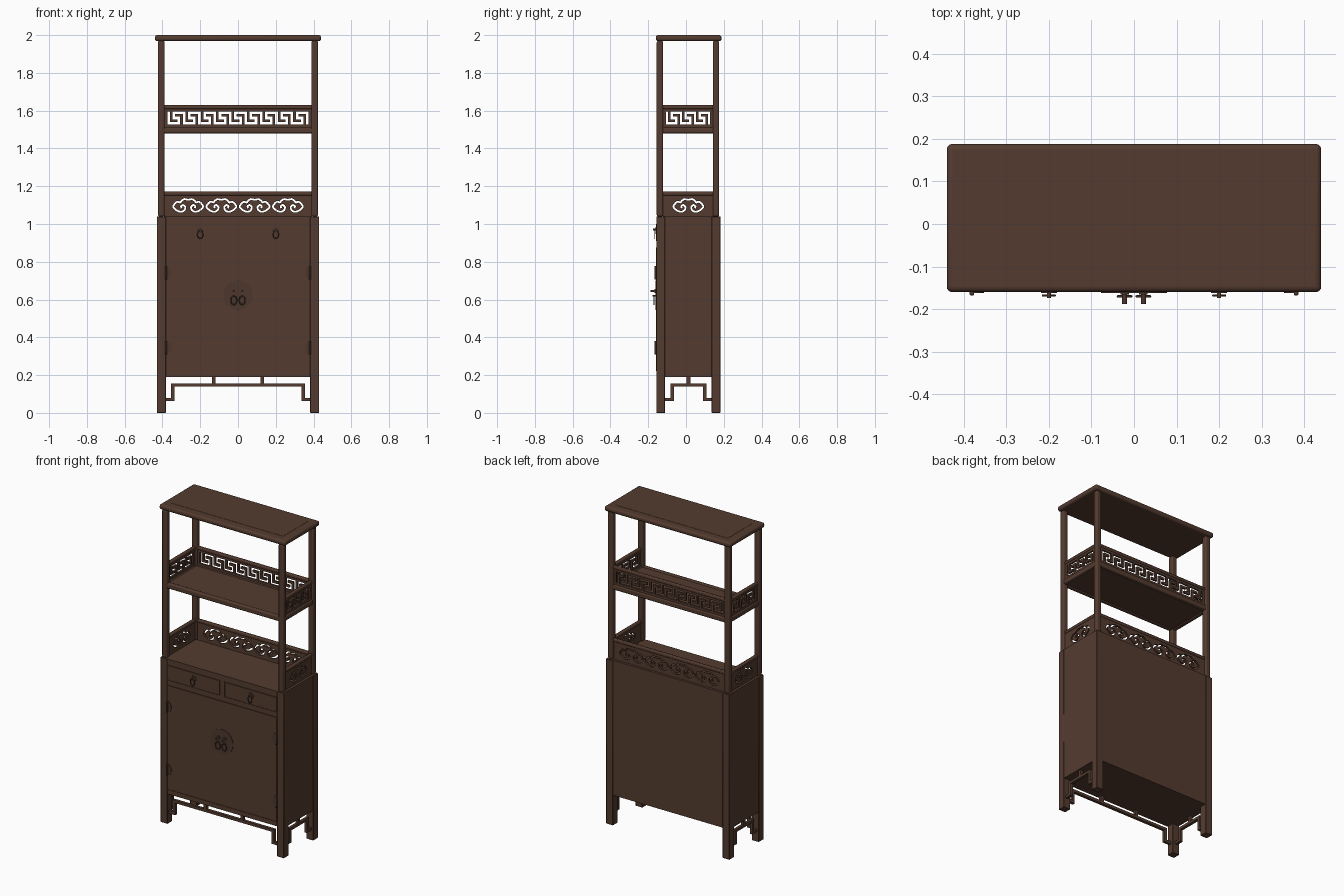
import bpy, bmesh, math
from mathutils import Matrix, Vector

if "Cube" in bpy.data.objects:
    bpy.data.objects.remove(bpy.data.objects["Cube"])

def material(name, rgb):
    m = bpy.data.materials.new(name)
    m.diffuse_color = (*rgb, 1)
    m.use_nodes = True
    m.node_tree.nodes["Principled BSDF"].inputs["Base Color"].default_value = m.diffuse_color
    return m

WOOD = material("dark_brown_wood", (0.088, 0.044, 0.029))
METAL = material("dark_bronze", (0.075, 0.039, 0.026))

def finish(name, bm, mat=WOOD, bevel=0, segs=2, smooth=False):
    bmesh.ops.recalc_face_normals(bm, faces=bm.faces)
    me = bpy.data.meshes.new(name)
    bm.to_mesh(me)
    bm.free()
    me.materials.append(mat)
    ob = bpy.data.objects.new(name, me)
    bpy.context.collection.objects.link(ob)
    if bevel:
        mod = ob.modifiers.new("bevel", 'BEVEL')
        mod.width, mod.segments = bevel, segs
    if bevel or smooth:
        bpy.ops.object.select_all(action='DESELECT')
        ob.select_set(True)
        bpy.context.view_layer.objects.active = ob
        bpy.ops.object.shade_smooth_by_angle(angle=math.radians(40))
    return ob

def boxes(name, spans, mat=WOOD, bevel=0, segs=2):
    """One object out of boxes given as (x0, x1, y0, y1, z0, z1)."""
    bm = bmesh.new()
    for x0, x1, y0, y1, z0, z1 in spans:
        c = Vector((x0 + x1, y0 + y1, z0 + z1)) / 2
        s = Matrix.Diagonal((abs(x1 - x0), abs(y1 - y0), abs(z1 - z0), 1))
        bmesh.ops.create_cube(bm, size=1, matrix=Matrix.Translation(c) @ s)
    return finish(name, bm, mat, bevel, segs)

def disc(name, x, z, r, y0, y1, segs=32):
    """Round plate or pin facing the front."""
    bm = bmesh.new()
    bmesh.ops.create_cone(bm, cap_ends=True, segments=segs, radius1=r, radius2=r, depth=y1 - y0,
                          matrix=Matrix.Translation((x, (y0 + y1) / 2, z)) @ Matrix.Rotation(math.pi / 2, 4, 'X'))
    return finish(name, bm, METAL, smooth=True)

def ring(name, x, y, z, r, tube, stretch=1):
    bpy.ops.mesh.primitive_torus_add(major_radius=r, minor_radius=tube, major_segments=28, minor_segments=8,
                                     location=(x, y, z), rotation=(math.pi / 2, 0, 0))
    ob = bpy.context.object
    ob.name = name
    ob.scale = (1, stretch, 1)
    ob.data.materials.append(METAL)
    bpy.ops.object.shade_smooth()

CX, YF, YB = 0.43, -0.157, 0.182           # cabinet half width, front, back
YC = (YF + YB) / 2
SIDES = ((-1, "left"), (1, "right"))

# Cabinet body and square legs
boxes("cabinet_body", [(-CX + .002, CX - .002, YF + .003, YB - .002, .19, 1.04)])
for s, side in SIDES:
    for y0, y1, end in ((YF, YF + .046, "front"), (YB - .046, YB, "back")):
        boxes(f"{end}_{side}_leg", [(s * .382, s * CX, y0, y1, 0, 1.04)], bevel=.002, segs=1)

# Front rails, drawers and doors
boxes("front_rails", [(-.382, .382, YF, YF + .01, a, b) for a, b in ((.19, .218), (.878, .908), (1.004, 1.04))])
boxes("drawer_divider", [(-.016, .016, YF, YF + .01, .908, 1.004)])
for s, side in SIDES:
    boxes(f"{side}_drawer", [(s * .019, s * .379, YF - .002, YF + .01, .911, 1.001)])
    boxes(f"{side}_door", [(s * .0015, s * .379, YF - .002, YF + .01, .221, .875)])

# Top board with round edge and inset panel
top = boxes("top_board", [(-.44, .44, -.16, .188, 1.968, 2.0)], bevel=.013, segs=4)
boxes("top_inset_panel", [(-.39, .39, -.107, .14, 1.99, 2.0012)])

# Upper posts
PX0, PX1 = .388, .424
YP = ((YF + .002, YF + .036), (YB - .040, YB - .006))
for s, side in SIDES:
    for (y0, y1), end in zip(YP, ("front", "back")):
        boxes(f"{end}_{side}_post", [(s * PX0, s * PX1, y0, y1, 1.04, 1.97)], bevel=.009, segs=3)

# Middle shelf with moulded rails
boxes("shelf", [(-.41, .41, YP[0][0] + .01, YP[1][1] - .01, 1.485, 1.508)])
rx, ry0, ry1 = (PX0 + PX1) / 2, sum(YP[0]) / 2, sum(YP[1]) / 2
boxes("shelf_rails", [(-rx, rx, y - .014, y + .014, 1.48, 1.512) for y in (ry0, ry1)]
      + [(s * rx - .014, s * rx + .014, ry0, ry1, 1.48, 1.512) for s in (-1, 1)], bevel=.007, segs=3)

# Gallery top rails on the back and both sides
for name, z in (("lower", 1.151), ("upper", 1.609)):
    boxes(f"{name}_gallery_rail", [(-rx, rx, ry1 - .011, ry1 + .011, z, z + .02)]
          + [(s * rx - .011, s * rx + .011, ry0, ry1, z, z + .02) for s in (-1, 1)], bevel=.006, segs=2)

# Upper gallery: key fret made of interlocking hooks
def fret(u0, u1, z0, z1, units):
    """Rectangles (u0, u1, z0, z1) of a framed key fret."""
    f = .014
    out = [(u0, u1, z0, z0 + f), (u0, u1, z1 - f, z1), (u0, u0 + f, z0, z1), (u1 - f, u1, z0, z1)]
    a, b, lo, hi = u0 + f, u1 - f, z0 + f, z1 - f
    c, h = (b - a) / (units * 6 + 1), (hi - lo) / 5
    for i in range(units):
        u = a + c + i * 6 * c
        out += [(u, u + c, lo + h, hi), (u, u + 3 * c, lo + h, lo + 2 * h),
                (u + 4 * c, u + 5 * c, lo, lo + 4 * h), (u + 2 * c, u + 5 * c, lo + 3 * h, lo + 4 * h)]
    return out

T = .006
boxes("back_fret_panel", [(a, b, ry1 - T, ry1 + T, c, d) for a, b, c, d in fret(-PX0, PX0, 1.512, 1.61, 9)])
for s, side in SIDES:
    boxes(f"{side}_fret_panel", [(s * rx - T, s * rx + T, a, b, c, d)
                                 for a, b, c, d in fret(YP[0][1], YP[1][0], 1.512, 1.61, 3)])

# Lower gallery: boards pierced with cloud scrolls
HALF = [(0, .030), (.022, .033), (.038, .025), (.046, .017), (.062, .020), (.076, .012), (.087, -.004),
        (.076, -.016), (.060, -.025), (.040, -.029), (.022, -.021), (.017, -.006), (.029, .004),
        (.041, -.002), (.038, -.011)]

def cloud_outline(cu, w=.0048, n=4):
    """Closed outline of a scroll stroke, smoothed through the path points."""
    pts = [Vector((-x, y)) for x, y in HALF[:0:-1]] + [Vector(p) for p in HALF]
    pts = [Vector((p.x * .91, p.y * 1.08)) for p in pts]
    ext = [pts[0]] + pts + [pts[-1]]
    path = []
    for i in range(1, len(ext) - 2):
        p0, p1, p2, p3 = ext[i - 1:i + 3]
        for k in range(n):
            t = k / n
            path.append(.5 * (2 * p1 + (p2 - p0) * t + (2 * p0 - 5 * p1 + 4 * p2 - p3) * t * t
                              + (3 * p1 - p0 - 3 * p2 + p3) * t ** 3))
    path.append(pts[-1])
    left, right = [], []
    for i, p in enumerate(path):
        d = (path[min(i + 1, len(path) - 1)] - path[max(i - 1, 0)]).normalized()
        nrm = Vector((-d.y, d.x)) * w
        left.append(p + nrm)
        right.append(p - nrm)
    return [(p.x + cu, p.y) for p in left + right[::-1]]

def cloud_panel(name, half, centres, loc, turn):
    cu = bpy.data.curves.new(name, 'CURVE')
    cu.dimensions, cu.fill_mode, cu.extrude = '2D', 'BOTH', T
    for loop in [[(-half, -.057), (half, -.057), (half, .057), (-half, .057)]] + [cloud_outline(c) for c in centres]:
        sp = cu.splines.new('POLY')
        sp.points.add(len(loop) - 1)
        for q, (u, v) in zip(sp.points, loop):
            q.co = (u, v, 0, 1)
        sp.use_cyclic_u = True
    tmp = bpy.data.objects.new(name + "_curve", cu)
    bpy.context.collection.objects.link(tmp)
    dg = bpy.context.evaluated_depsgraph_get()
    me = bpy.data.meshes.new_from_object(tmp.evaluated_get(dg))
    bpy.data.objects.remove(tmp)
    me.materials.clear()
    me.materials.append(WOOD)
    ob = bpy.data.objects.new(name, me)
    ob.location, ob.rotation_euler = loc, (math.pi / 2, 0, turn)
    bpy.context.collection.objects.link(ob)

cloud_panel("back_cloud_panel", PX0 + .005, [(i - 1.5) * .176 for i in range(4)], (0, ry1, 1.096), 0)
for s, side in SIDES:
    cloud_panel(f"{side}_cloud_panel", (YP[1][0] - YP[0][1]) / 2 + .005, [0], (s * rx, YC, 1.096), math.pi / 2)

# Stepped open aprons under the front and both sides
def apron(half, step, struts):
    out = [(-step, step, .139, .156)]
    for s in (-1, 1):
        out += [(s * step, s * (step - .018), .063, .156), (s * step, s * half, .063, .08)]
    return out + [(u - .01, u + .01, .15, .192) for u in struts]

boxes("front_apron", [(a, b, YF + .012, YF + .03, c, d) for a, b, c, d in apron(.385, .354, (-.128, .128))])
for s, side in SIDES:
    boxes(f"{side}_apron", [(s * (CX - .03), s * (CX - .012), YC + a, YC + b, c, d)
                            for a, b, c, d in apron(.126, .095, (0,))])

# Door lock plate, knobs and ring pulls
disc("lock_plate", 0, .622, .078, YF - .005, YF, 48)
for s, side in SIDES:
    disc(f"{side}_knob_stem", s * .022, .645, .006, -.188, YF, 16)
    disc(f"{side}_knob_base", s * .022, .645, .010, YF - .009, YF, 20)
    ring(f"{side}_door_ring", s * .022, -.170, .596, .016, .0028, 1.4)
    disc(f"{side}_ring_pin", s * .022, .620, .005, -.178, YF, 16)
    # Drawer pulls
    disc(f"{side}_drawer_pull_plate", s * .2, .965, .019, YF - .005, YF)
    disc(f"{side}_drawer_pull_pin", s * .2, .970, .005, -.174, YF, 16)
    ring(f"{side}_drawer_ring", s * .2, -.168, .945, .014, .0025, 1.55)
    # Half round hinge plates and barrels
    for z, level in ((.345, "lower"), (.742, "upper")):
        bm = bmesh.new()
        arc = [bm.verts.new((s * (.379 - .026 * math.sin(math.pi * k / 16)), YF - .005,
                             z + .035 * math.cos(math.pi * k / 16))) for k in range(17)]
        face = bm.faces.new(arc)
        ext = bmesh.ops.extrude_face_region(bm, geom=[face])["geom"]
        bmesh.ops.translate(bm, vec=(0, .005, 0), verts=[v for v in ext if isinstance(v, bmesh.types.BMVert)])
        finish(f"{side}_{level}_hinge_plate", bm, METAL)
        boxes(f"{side}_{level}_hinge_barrel", [(s * .376, s * .386, YF - .011, YF, z - .036, z + .036)],
              METAL, bevel=.003)
